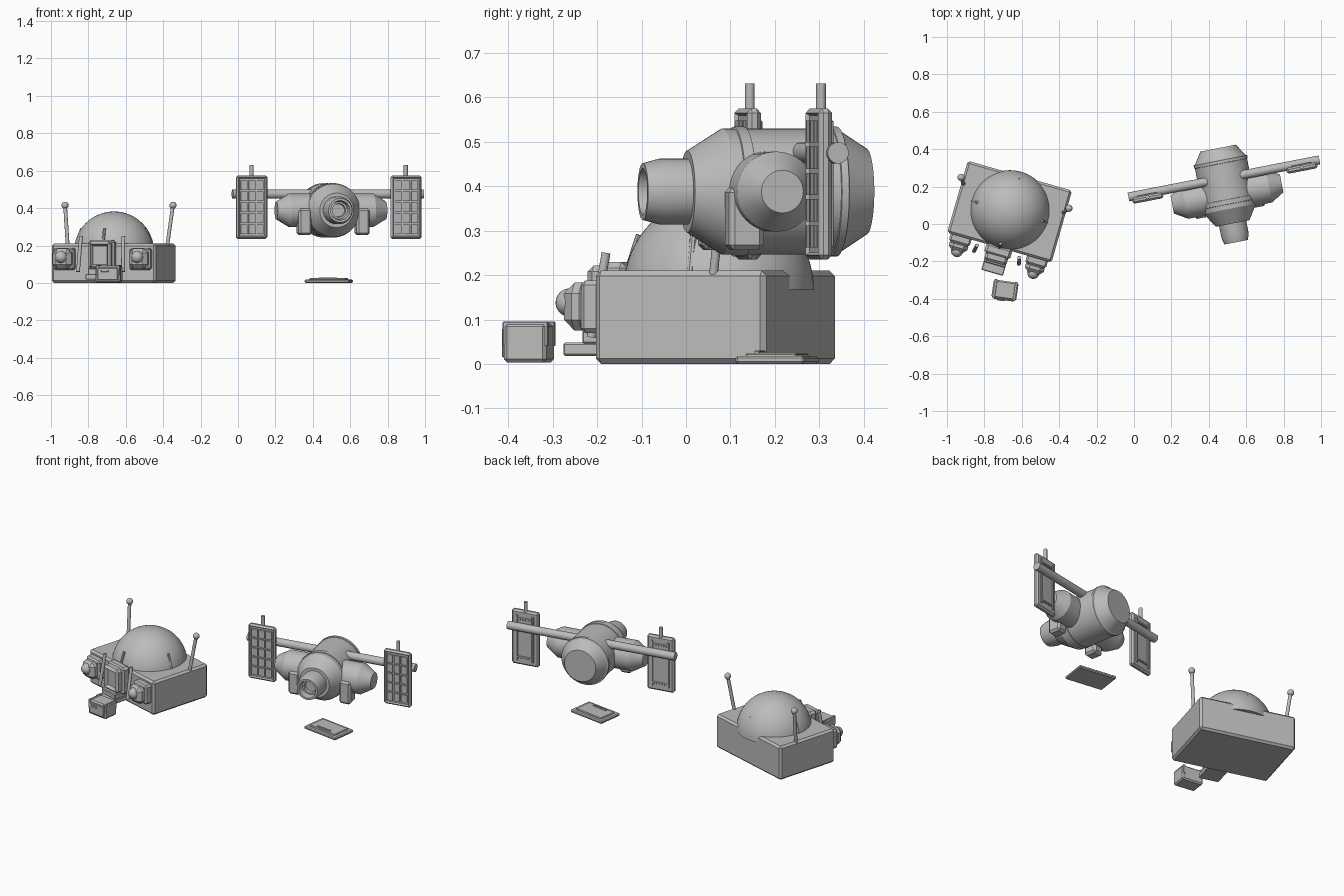
import bpy, bmesh, math
from mathutils import Matrix, Vector

if "Cube" in bpy.data.objects:
    bpy.data.objects.remove(bpy.data.objects["Cube"])

grey = bpy.data.materials.new("plain grey")
grey.use_nodes = True
GREY = (0.5, 0.5, 0.5, 1)
grey.diffuse_color = GREY
grey.node_tree.nodes["Principled BSDF"].inputs["Base Color"].default_value = GREY


def place(x, y, z, degrees):
    return Matrix.Translation((x, y, z)) @ Matrix.Rotation(math.radians(degrees), 4, "Z")


def finish(name, bm, matrix, smooth=False):
    bmesh.ops.recalc_face_normals(bm, faces=bm.faces)
    mesh = bpy.data.meshes.new(name)
    bm.to_mesh(mesh)
    bm.free()
    mesh.materials.append(grey)
    obj = bpy.data.objects.new(name, mesh)
    bpy.context.collection.objects.link(obj)
    obj.matrix_world = matrix
    if smooth:
        bpy.ops.object.select_all(action="DESELECT")
        obj.select_set(True)
        bpy.context.view_layer.objects.active = obj
        bpy.ops.object.shade_smooth_by_angle(angle=math.radians(25))
    return obj


def box(name, frame, lo, hi, bevel=0.0, recess=None):
    """Chamfered box from corner to corner; recess = (margin, depth) sinks its front face."""
    bm = bmesh.new()
    bmesh.ops.create_cube(bm, size=1)
    lo, hi = Vector(lo), Vector(hi)
    for v in bm.verts:
        v.co = Vector(lo[i] + (v.co[i] + 0.5) * (hi[i] - lo[i]) for i in range(3))
    if bevel:
        bmesh.ops.bevel(bm, geom=bm.edges[:], offset=bevel, segments=1, affect="EDGES")
    if recess:
        bm.normal_update()
        front = min(bm.faces, key=lambda f: f.calc_center_median().y)
        bmesh.ops.inset_region(bm, faces=[front], thickness=recess[0])
        for v in front.verts:
            v.co.y += recess[1]
    return finish(name, bm, frame)


def lathe(name, frame, profile, axis="Z", steps=48):
    """Spin (radius, height) points about an axis."""
    bm = bmesh.new()
    verts = [bm.verts.new((r, 0, h)) for r, h in profile]
    edges = [bm.edges.new(pair) for pair in zip(verts, verts[1:])]
    bmesh.ops.spin(bm, geom=verts + edges, cent=(0, 0, 0), axis=(0, 0, 1),
                   angle=math.tau, steps=steps, use_duplicate=False)
    bmesh.ops.remove_doubles(bm, verts=bm.verts, dist=0.0001)
    turn = {"Z": Matrix(), "X": Matrix.Rotation(math.pi / 2, 4, "Y"),
            "-X": Matrix.Rotation(-math.pi / 2, 4, "Y"),
            "Y": Matrix.Rotation(-math.pi / 2, 4, "X")}[axis]
    return finish(name, bm, frame @ turn, True)


def rod(name, frame, a, b, radius, steps=16):
    a, b = Vector(a), Vector(b)
    turn = (b - a).to_track_quat("Z", "Y").to_matrix().to_4x4()
    h = (b - a).length
    return lathe(name, frame @ Matrix.Translation(a) @ turn,
                 [(0, 0), (radius, 0), (radius, h), (0, h)], steps=steps)


def ball(name, frame, centre, radius):
    bm = bmesh.new()
    bmesh.ops.create_uvsphere(bm, u_segments=24, v_segments=16, radius=radius)
    return finish(name, bm, frame @ Matrix.Translation(centre), True)


# Ground station: block and dome
base = place(-0.665, 0.066, 0, -16)
box("station_block", base, (-0.29, -0.2, 0), (0.29, 0.2, 0.21), 0.012)
R = 0.214
arc = [(R * math.cos(i * math.pi / 32), R * math.sin(i * math.pi / 32)) for i in range(16)]
lathe("station_dome", base @ Matrix.Translation((0, 0.008, 0.168)),
      [(0, 0)] + arc + [(0, R)], steps=64)

# Thin ribs leaning on the dome
for k in range(4):
    turned = base @ Matrix.Rotation(k * math.pi / 2, 4, "Z")
    rod("dome_rib", turned, (0.212, 0, 0.19), (0.178, 0, 0.29), 0.008, 8)

for side in (-1, 1):
    # Antennas
    foot, tip = (side * 0.277, 0.075, 0.2), (side * 0.3, 0.105, 0.415)
    rod("antenna_rod", base, foot, tip, 0.01)
    ball("antenna_ball", base, tip, 0.019)
    # Front lamp modules
    u = side * 0.212
    box("lamp_block", base, (u - 0.058, -0.24, 0.07), (u + 0.058, -0.19, 0.188), 0.01)
    box("lamp_face", base, (u - 0.052, -0.285, 0.075), (u + 0.052, -0.22, 0.183), 0.024)
    ball("lamp", base, (u, -0.28, 0.138), 0.032)
    # Leaning rails beside the door
    rod("door_rail", base, (side * 0.125, -0.255, 0.06), (side * 0.118, -0.222, 0.25), 0.01)

# Door and steps
box("door_surround", base, (-0.072, -0.25, 0.06), (0.072, -0.19, 0.23), 0.014)
box("door_frame", base, (-0.062, -0.285, 0.075), (0.062, -0.22, 0.222), 0.014, (0.014, 0.02))
box("upper_step", base, (-0.06, -0.295, 0.045), (0.06, -0.19, 0.078), 0.004)
box("lower_step", base, (-0.06, -0.34, 0.018), (0.06, -0.19, 0.048), 0.004)

# Supply crate
crate = place(-0.69, -0.355, 0, -8)
box("crate", crate, (-0.067, -0.047, 0.003), (0.067, 0.05, 0.092), 0.008)
box("crate_front_plate", crate, (-0.055, -0.053, 0.015), (0.055, -0.04, 0.08), 0.003)
box("crate_handle", crate, (-0.035, -0.058, 0.058), (0.005, -0.05, 0.07), 0.002)
for side in (-1, 1):
    x = side * 0.055
    box("crate_strap", crate, (x - 0.007, -0.05, 0.04), (x + 0.007, 0.053, 0.095), 0.002)

# Station in orbit: lathed hull along its own length
orbit = place(0.497, 0.16, 0.388, 11)
lathe("hull", orbit, [(0, -0.16), (0.092, -0.16), (0.142, -0.08), (0.142, 0.18),
                      (0.137, 0.188), (0.097, 0.25), (0, 0.25)], "Y")
lathe("hull_band", orbit, [(0.14, -0.056), (0.146, -0.054), (0.146, -0.03), (0.14, -0.028)], "Y")
lathe("rear_band", orbit, [(0.14, 0.165), (0.146, 0.167), (0.146, 0.183), (0.137, 0.187)], "Y")
lathe("docking_port", orbit, [(0.074, -0.14), (0.074, -0.225), (0.064, -0.262), (0.052, -0.262),
                              (0.046, -0.225), (0.036, -0.225), (0.034, -0.205), (0, -0.205)], "Y")
rod("solar_boom", orbit, (-0.52, 0.085, 0.087), (0.52, 0.085, 0.087), 0.024, 24)

for side in (-1, 1):
    # Side pods and their feet
    lathe("side_pod", orbit, [(0, 0.05), (0.09, 0.05), (0.09, 0.228), (0.048, 0.298), (0, 0.298)],
          "X" if side > 0 else "-X")
    u = side * 0.158
    box("pod_foot", orbit, (u - 0.036, -0.1, -0.132), (u + 0.036, -0.02, 0.01), 0.012)
    # Solar panels with raised cells in front and rails behind
    c = side * 0.42
    box("solar_panel", orbit, (c - 0.084, 0.044, -0.153), (c + 0.084, 0.076, 0.187), 0.01, (0.008, 0.008))
    for col in range(3):
        for row in range(5):
            x, z = c + (col - 1) * 0.044, 0.017 + (row - 2) * 0.059
            box("solar_cell", orbit, (x - 0.018, 0.044, z - 0.025), (x + 0.018, 0.054, z + 0.025))
    for s in (-1, 1):
        x, z = c + s * 0.05, 0.017 + s * 0.12
        box("panel_upright", orbit, (x - 0.006, 0.07, -0.125), (x + 0.006, 0.083, 0.16), 0.002)
        box("panel_crossbar", orbit, (c - 0.05, 0.07, z - 0.006), (c + 0.05, 0.082, z + 0.006), 0.002)
    rod("panel_mast", orbit, (c, 0.065, 0.18), (c, 0.065, 0.243), 0.011)

# Ground hatch
hatch = place(0.485, 0.205, 0, -8)
box("hatch_base", hatch, (-0.12, -0.078, 0), (0.12, 0.078, 0.018), 0.005)
box("hatch_lid", hatch, (-0.098, -0.058, 0.012), (0.098, 0.058, 0.025), 0.004)
box("hatch_handle", hatch, (-0.05, -0.045, 0.02), (0.05, -0.033, 0.03), 0.002)
